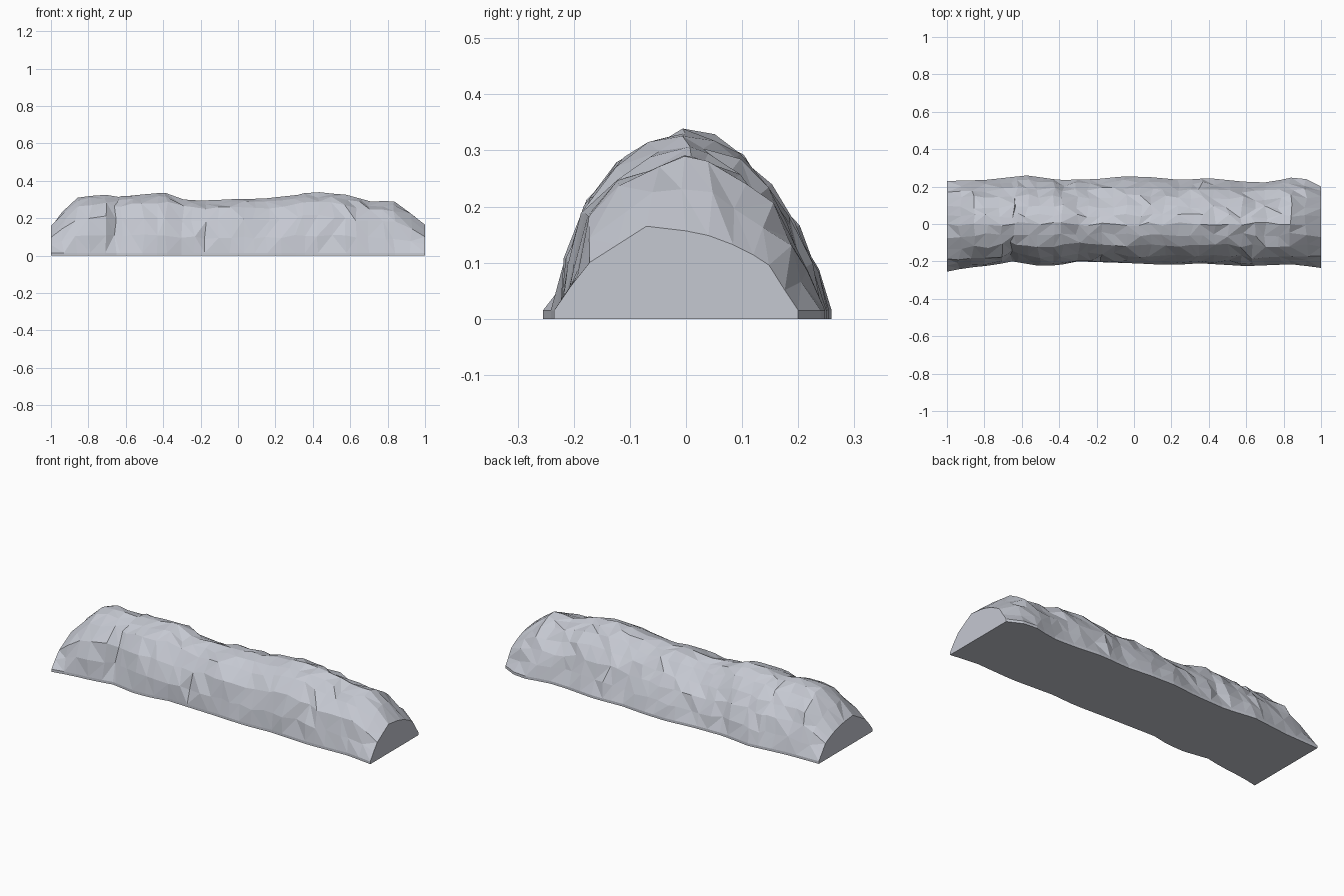
import bpy, bmesh, random

if "Cube" in bpy.data.objects:
    bpy.data.objects.remove(bpy.data.objects["Cube"])

random.seed(7)


def curve(points):
    """Piecewise-linear lookup through (x, value) pairs."""
    def f(x):
        for (a, va), (b, vb) in zip(points, points[1:]):
            if x <= b:
                return va + (vb - va) * (x - a) / (b - a)
        return points[-1][1]
    return f


# Outline of the ridge along its length
back = curve([(-1, .23), (-.8, .235), (-.57, .26), (-.4, .235), (-.2, .24), (-.05, .255),
              (.1, .25), (.25, .235), (.4, .245), (.6, .225), (.72, .222), (.85, .25), (.92, .24), (1, .2)])
front = curve([(-1, .255), (-.9, .235), (-.75, .22), (-.65, .2), (-.5, .225), (-.4, .22), (-.3, .2),
               (0, .21), (.2, .22), (.35, .21), (.6, .225), (.85, .215), (1, .235)])
height = curve([(-1, .16), (-.87, .31), (-.72, .332), (-.65, .318), (-.42, .337), (-.35, .33), (-.3, .305),
                (-.17, .295), (0, .305), (.2, .31), (.35, .335), (.48, .338), (.6, .32), (.7, .29),
                (.84, .287), (.92, .24), (1, .165)])

# Cross-sections as (side, height) fractions: along the body and at the cut ends
LIP = .015
BODY = [(-.93, .33), (-.79, .63), (-.53, .85), (-.26, .95), (0, 1),
        (.18, .97), (.39, .87), (.6, .71), (.77, .53), (.9, .28)]
END = [(-.87, .36), (-.73, .61), (-.52, .8), (-.3, 1), (0, .95),
       (.2, .9), (.42, .8), (.6, .69), (.74, .58), (.88, .31)]

# Stations along x, closer together on the sloping ends
stations = [-1, -.93, -.86, -.79, -.71, -.65, -.63]
stations += [-.57 + i * .067 + random.uniform(-.012, .012) for i in range(21)]
stations += [.84, .92, 1]

bm = bmesh.new()
rings = []
for x in stations:
    yb, yf, h = back(x), front(x), height(x)
    e = max(0, (abs(x) - .86) / .14)
    inner = abs(x) < .99
    ring = [bm.verts.new((x, -yf, 0)), bm.verts.new((x, -yf, LIP))]
    for i, ((bv, bz), (ev, ez)) in enumerate(zip(BODY, END)):
        v, z = bv + (ev - bv) * e, bz + (ez - bz) * e
        y, z = v * (yb if v > 0 else yf), z * h
        px = x
        if inner:                                   # weathered facets
            px += random.uniform(-.014, .014)
            y += random.uniform(-.011, .011)
            z += random.uniform(-.011, .006) * (.5 if i == 4 else 1)
        if x == -.65 and i < 3:                     # small notch in the front face
            y += .014
        ring.append(bm.verts.new((px, y, z)))
    ring += [bm.verts.new((x, yb, LIP)), bm.verts.new((x, yb, 0))]
    rings.append(ring)

# Sides as irregular triangles, with a quad strip round the lip
for a, b in zip(rings, rings[1:]):
    n = len(a)
    for i in range(n - 1):
        p, q, r, s = a[i], b[i], b[i + 1], a[i + 1]
        if i in (0, n - 2):
            bm.faces.new((p, q, r, s))
        elif random.random() < .5:
            bm.faces.new((p, q, r))
            bm.faces.new((p, r, s))
        else:
            bm.faces.new((p, q, s))
            bm.faces.new((q, r, s))
    bm.faces.new((a[0], a[-1], b[-1], b[0]))        # underside

# Flat cut ends
bm.faces.new(rings[0])
bm.faces.new(rings[-1])
bmesh.ops.recalc_face_normals(bm, faces=bm.faces)

mesh = bpy.data.meshes.new("rock_ridge")
bm.to_mesh(mesh)
bm.free()
stone = bpy.data.materials.new("pale grey stone")
stone.diffuse_color = (.56, .58, .64, 1)
stone.use_nodes = True
stone.node_tree.nodes["Principled BSDF"].inputs["Base Color"].default_value = stone.diffuse_color
mesh.materials.append(stone)
ridge = bpy.data.objects.new("rock_ridge", mesh)
bpy.context.collection.objects.link(ridge)
